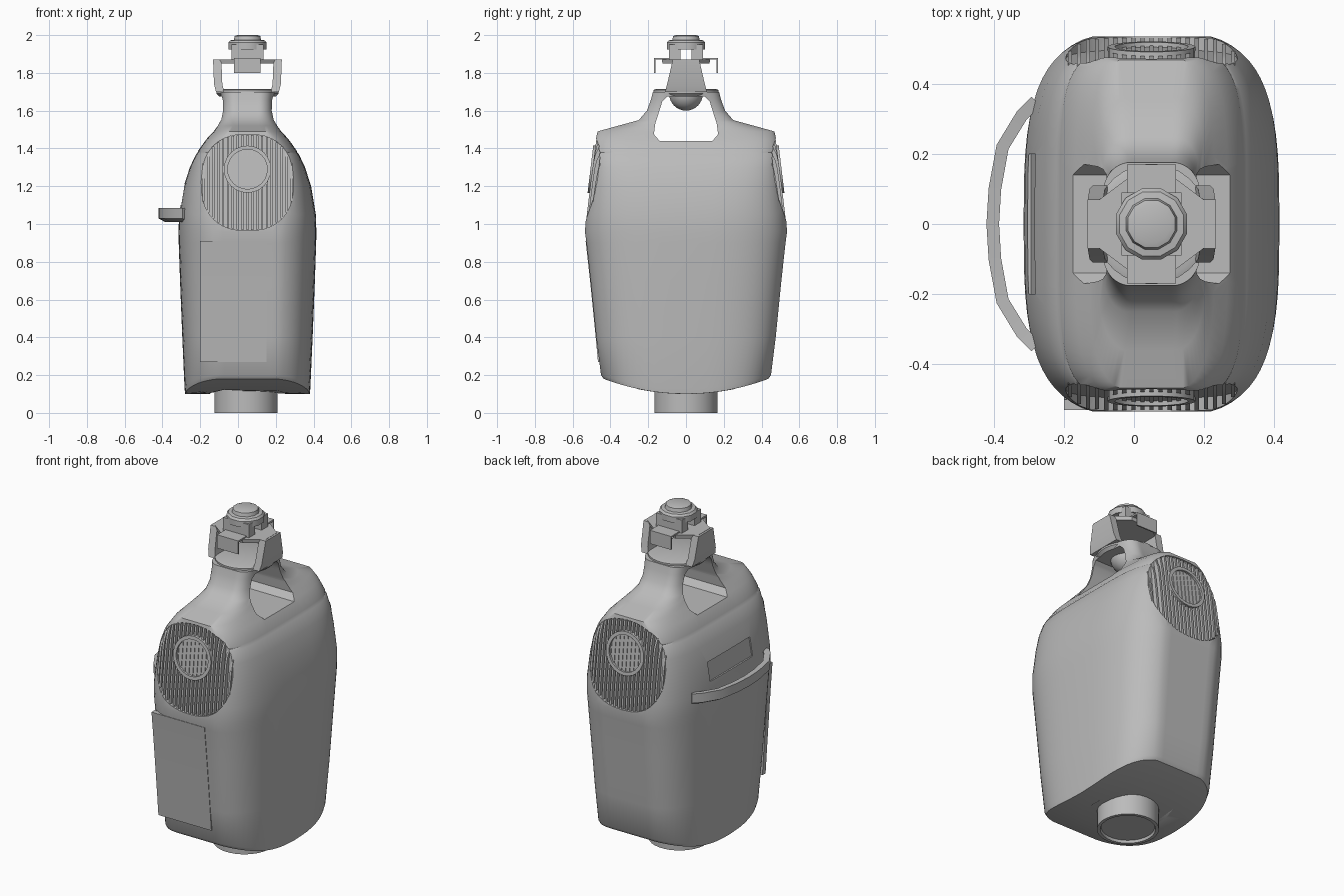
import bpy, bmesh, math
from mathutils import Vector

cube = bpy.data.objects.get("Cube")
if cube:
    bpy.data.objects.remove(cube, do_unlink=True)

grey = bpy.data.materials.new("plain_grey")
grey.use_nodes = True
grey.diffuse_color = (0.5, 0.5, 0.5, 1)
grey.node_tree.nodes["Principled BSDF"].inputs["Base Color"].default_value = (0.5, 0.5, 0.5, 1)

CX = 0.05   # axis of the body and neck


def finish(name, bm, angle=35):
    bmesh.ops.recalc_face_normals(bm, faces=bm.faces)
    mesh = bpy.data.meshes.new(name)
    bm.to_mesh(mesh)
    bm.free()
    mesh.materials.append(grey)
    obj = bpy.data.objects.new(name, mesh)
    bpy.context.collection.objects.link(obj)
    smooth(obj, angle)
    return obj


def smooth(obj, angle=35):
    bpy.ops.object.select_all(action='DESELECT')
    obj.select_set(True)
    bpy.context.view_layer.objects.active = obj
    bpy.ops.object.shade_smooth_by_angle(angle=math.radians(angle))


def loft(name, rings, angle=35, closed=False):
    """Skin a list of equal rings; cap the ends unless closed."""
    bm = bmesh.new()
    vs = [[bm.verts.new(p) for p in r] for r in rings]
    n = len(vs[0])
    pairs = list(zip(vs, vs[1:])) + ([(vs[-1], vs[0])] if closed else [])
    for a, b in pairs:
        for i in range(n):
            j = (i + 1) % n
            bm.faces.new((a[i], a[j], b[j], b[i]))
    if not closed:
        bm.faces.new(vs[0])
        bm.faces.new(vs[-1])
    return finish(name, bm, angle)


def prism(name, pts, x0, x1):
    """Extrude a (y, z) outline along x."""
    return loft(name, [[(x, y, z) for y, z in pts] for x in (x0, x1)])


def box(name, x0, x1, y0, y1, z0, z1):
    return prism(name, [(y0, z0), (y1, z0), (y1, z1), (y0, z1)], x0, x1)


def lathe(name, profile, sides=32, x=CX, sy=1.0, angle=35):
    """Stack of circles (radius, z) about a vertical axis."""
    turn = [2 * math.pi * (i + 0.5) / sides for i in range(sides)]
    return loft(name, [[(x + r * math.cos(a), sy * r * math.sin(a), z) for a in turn]
                       for r, z in profile], angle)


def cut(target, cutter):
    cutter.hide_render = True
    mod = target.modifiers.new("cut", 'BOOLEAN')
    mod.operation = 'DIFFERENCE'
    mod.solver = 'EXACT'
    mod.object = cutter
    bpy.context.view_layer.objects.active = target
    bpy.ops.object.modifier_apply(modifier=mod.name)
    bpy.data.objects.remove(cutter, do_unlink=True)


# Body sections: height, half width, half length, squareness, end lift
SECTIONS = [
    (0.10, 0.20, 0.25, 3.2, 0.025), (0.10, 0.33, 0.435, 3.2, 0.08), (0.13, 0.333, 0.45, 3.2, 0.07),
    (0.40, 0.345, 0.475, 3.2, 0), (0.70, 0.357, 0.505, 3.2, 0), (0.90, 0.364, 0.527, 3.2, 0),
    (0.96, 0.365, 0.535, 3.2, 0), (1.05, 0.362, 0.528, 3.4, 0), (1.20, 0.337, 0.51, 3.7, 0),
    (1.30, 0.305, 0.497, 4.2, 0), (1.37, 0.272, 0.488, 4.5, 0), (1.378, 0.264, 0.484, 4.5, 0),
    (1.386, 0.262, 0.486, 4.5, 0), (1.45, 0.217, 0.477, 4.2, 0), (1.49, 0.18, 0.468, 3.6, 0),
    (1.52, 0.16, 0.36, 3.4, 0), (1.55, 0.147, 0.25, 3.5, 0), (1.60, 0.138, 0.207, 3.6, 0),
    (1.66, 0.138, 0.185, 3.6, 0), (1.70, 0.145, 0.175, 3.4, 0)]
FLAT = 1.03   # flattens the two ends


def power(v, e):
    return math.copysign(abs(v) ** e, v)


def section(z, hx, hy, n, lift, count=64):
    ring = []
    for i in range(count):
        a = 2 * math.pi * i / count
        x = hx * power(math.cos(a), 2 / n)
        y = max(-hy, min(hy, FLAT * hy * power(math.sin(a), 2 / n)))
        ring.append((CX + x, y, z + lift * (y / hy) ** 2))
    return ring


def half_length(x, z):
    """Distance of the body's end surface from the middle."""
    for a, b in zip(SECTIONS[2:], SECTIONS[3:]):
        if a[0] <= z <= b[0]:
            t = (z - a[0]) / (b[0] - a[0])
            hx, hy, n = (a[k] + t * (b[k] - a[k]) for k in (1, 2, 3))
            u = min(1, abs(x - CX) / hx)
            return min(hy, FLAT * hy * (1 - u ** n) ** (1 / n))


def end_strip(name, s, x0, x1, z0, z1, out, depth):
    """Strip that follows the end surface on side s (-1 front, 1 back)."""
    zs = [z0 + (z1 - z0) * i / 8 for i in range(9)]
    mid = (x0 + x1) / 2
    ys = [half_length(mid, z) + out for z in zs]
    pts = [(s * y, z) for y, z in zip(ys, zs)]
    pts += [(s * (y - depth), z) for y, z in reversed(list(zip(ys, zs)))]
    return prism(name, pts, x0, x1)


body = loft("body", [section(*s) for s in SECTIONS])

# Opening under the neck
half = [(0.14, 1.44), (0.17, 1.475), (0.163, 1.53), (0.125, 1.65), (0.10, 1.675)]
cut(body, prism("neck_cutter", half + [(-y, z) for y, z in reversed(half)], -0.6, 0.7))

# Vents at both ends
VZ, VH, VW, VN = 1.22, 0.255, 0.245, 2.4
for s, side in ((-1, "front"), (1, "back")):
    def oval(y, tilt):
        pts = []
        for i in range(40):
            a = 2 * math.pi * i / 40
            dz = VH * power(math.sin(a), 2 / VN)
            pts.append((CX + VW * power(math.cos(a), 2 / VN), s * (y - tilt * dz), VZ + dz))
        return pts
    cut(body, loft("vent_cutter", [oval(0.47, 0.11), oval(0.70, 0.11)]))

    count = 19
    for i in range(count):
        dx = VW * 0.95 * (2 * i / (count - 1) - 1)
        h = VH * (1 - abs(dx / VW) ** VN) ** (1 / VN) - 0.003
        end_strip(f"{side}_vent_slat", s, CX + dx - 0.006, CX + dx + 0.006, VZ - h, VZ + h, -0.003, 0.05)

    # Round badge on the vent
    def circle(r, y, cz=1.29):
        turn = [2 * math.pi * i / 24 for i in range(24)]
        return [(CX + r * math.cos(a), s * (y - 0.12 * r * math.sin(a)), cz + r * math.sin(a)) for a in turn]
    loft(f"{side}_vent_disc", [circle(0.115, 0.44), circle(0.115, 0.492)])
    loft(f"{side}_vent_ring", [circle(0.125, 0.45), circle(0.125, 0.506), circle(0.105, 0.506),
                               circle(0.105, 0.45)], closed=True)

# Shallow sloping recess above the handle
cut(body, loft("recess_cutter", [[(-0.6, -0.2, z), (x, -0.2, z), (x, 0.2, z), (-0.6, 0.2, z)]
                                 for x, z in ((-0.294, 1.10), (-0.275, 1.21))]))
smooth(body)

# Front panel, barely proud of the body
end_strip("front_panel", -1, -0.2, 0.15, 0.27, 0.91, 0.003, 0.03)

# Side handle: rectangular bar swept along a bow
arm = [(-0.28, 0.35), (-0.32, 0.31), (-0.375, 0.22), (-0.397, 0.10)]
path = [(x, -y) for x, y in arm] + [(-0.403, 0)] + arm[::-1]
bars = []
for i, p in enumerate(path):
    a, b = Vector(path[max(i - 1, 0)]), Vector(path[min(i + 1, len(path) - 1)])
    d = (b - a).normalized()
    nx, ny = d.y * 0.018, -d.x * 0.018
    bars.append([(p[0] + k * nx, p[1] + k * ny, z) for k, z in
                 ((-1, 1.03), (1, 1.01), (1, 1.08), (-1, 1.085))])
loft("side_handle", bars, 25)

# Foot spout
lathe("foot", [(0.168, 0.2), (0.168, 0), (0.15, 0), (0.145, 0.015)], x=0.043)

# Neck fittings
lathe("bulb", [(0.09 * math.cos(t * math.pi / 16), 1.69 - 0.09 * math.sin(t * math.pi / 16))
               for t in range(8)], 24)
lathe("collar", [(0.15, 1.675), (0.165, 1.69), (0.165, 1.71), (0.15, 1.715)], 32, sy=1.04)
for s, side in ((-1, "right"), (1, "left")):
    x = CX + s * 0.155
    loft(f"{side}_post", [[(x + s * o - 0.022, -w, z), (x + s * o + 0.022, -w, z),
                           (x + s * o + 0.022, w, z), (x + s * o - 0.022, w, z)]
                          for o, w, z in ((-0.01, 0.11, 1.70), (0.0, 0.10, 1.74), (0.005, 0.07, 1.87))])
for s, side in ((-1, "front"), (1, "back")):
    box(f"{side}_tab_top", CX - 0.07, CX + 0.07, s * 0.08, s * 0.17, 1.87, 1.88)
    box(f"{side}_tab_drop", CX - 0.07, CX + 0.07, s * 0.162, s * 0.17, 1.80, 1.88)
    box(f"{side}_knob_leg", CX - 0.085, CX + 0.085, s * 0.03, s * 0.09, 1.87, 1.95)
lathe("upper_plate", [(0.18, 1.85), (0.185, 1.872)], 8, sy=0.75)
lathe("knob", [(0.105, 1.925), (0.105, 1.96), (0.095, 1.972), (0.075, 1.975), (0.07, 1.995), (0.055, 2.0)], 12)
